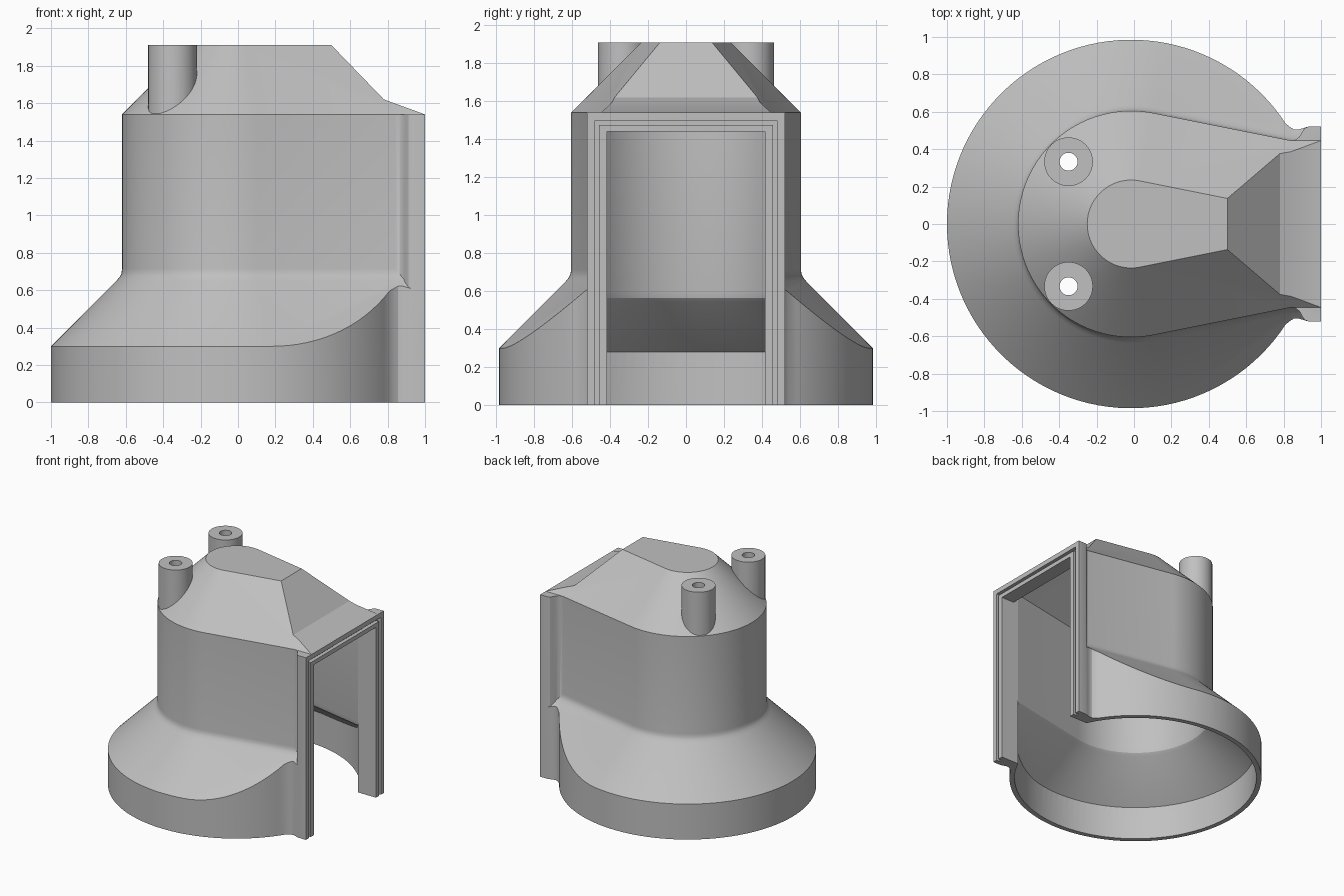
import bpy, bmesh
from math import radians, degrees, sin, cos, acos

if "Cube" in bpy.data.objects:
    bpy.data.objects.remove(bpy.data.objects["Cube"])

CX = -0.015          # centre of the round part
TANGENT = radians(78.7)   # where the straight sides leave the arc
KINK, END = 0.84, 1.1     # x where sides turn parallel, and overshoot end

grey = bpy.data.materials.new("light grey plastic")
grey.use_nodes = True
grey.diffuse_color = (0.53, 0.53, 0.53, 1)
grey.node_tree.nodes["Principled BSDF"].inputs["Base Color"].default_value = (0.53, 0.53, 0.53, 1)


def skin(name, rings):
    """Closed solid through a stack of rings with equal point counts."""
    bm = bmesh.new()
    loops = [[bm.verts.new(p) for p in ring] for ring in rings]
    n = len(loops[0])
    for low, high in zip(loops, loops[1:]):
        for i in range(n):
            j = (i + 1) % n
            bm.faces.new((low[i], low[j], high[j], high[i]))
    bm.faces.new(loops[0][::-1])
    bm.faces.new(loops[-1])
    bmesh.ops.recalc_face_normals(bm, faces=bm.faces)
    mesh = bpy.data.meshes.new(name)
    bm.to_mesh(mesh)
    bm.free()
    mesh.materials.append(grey)
    ob = bpy.data.objects.new(name, mesh)
    bpy.context.collection.objects.link(ob)
    return ob


def outline(half, r=0, start=0, steps=96):
    """Plan mirrored in y: half side points, an optional arc, the other half."""
    arc = []
    if r:
        sweep = radians(360) - 2 * start
        arc = [(CX + r * cos(start + sweep * i / steps), r * sin(start + sweep * i / steps))
               for i in range(steps + 1)]
    return half + arc + [(x, -y) for x, y in reversed(half)]


def teardrop(r):
    y = (r - cos(TANGENT) * (KINK - CX)) / sin(TANGENT)
    return outline([(END, y), (KINK, y)], r, TANGENT)


def loft(name, profile):
    return skin(name, [[(x, y, z) for x, y in teardrop(r)] for r, z in profile])


def prism(name, plan, low, high):
    return skin(name, [[(x, y, z) for x, y in plan] for z in (low, high)])


def side_prism(name, pts):
    return skin(name, [[(x, y, z) for x, z in pts] for y in (-1.2, 1.2)])


def tube(name, x, y, r, low, high, n=48):
    ring = [(x + r * cos(radians(360) * i / n), y + r * sin(radians(360) * i / n)) for i in range(n)]
    return prism(name, ring, low, high)


def combine(ob, other, operation):
    mod = ob.modifiers.new("combine", 'BOOLEAN')
    mod.operation, mod.object, mod.solver = operation, other, 'EXACT'
    bpy.context.view_layer.objects.active = ob
    bpy.ops.object.modifier_apply(modifier=mod.name)
    bpy.data.objects.remove(other)


# Outer body: flared skirt, neck and sloped roof, trimmed to the round base
housing = loft("housing", [(1.05, -0.1), (1.05, 0.235), (0.635, 0.65), (0.617, 0.672),
                           (0.608, 0.69), (0.605, 0.715), (0.605, 1.54), (0.235, 1.91)])
base_side = [(END, 0.52), (0.93, 0.52), (0.9, 0.511), (0.875, 0.504), (0.855, 0.506), (0.835, 0.518)]
combine(housing, prism("base_plan", outline(base_side, 0.985, acos(0.825 / 0.985)), -0.05, 2.1),
        'INTERSECT')

# Slope of the roof toward the open side
combine(housing, side_prism("roof_cut", [(0.403, 2.01), (0.78, 1.62), (1.2, 1.467), (1.2, 2.2), (0.403, 2.2)]),
        'DIFFERENCE')

# Flange around the open side
flange_side = [(END, 0.52), (0.93, 0.52), (0.912, 0.512), (0.897, 0.49), (0.885, 0.467),
               (0.867, 0.452), (0.83, 0.44), (0.8, 0.3)]
combine(housing, prism("flange", outline(flange_side), -0.07, 1.54), 'UNION')

# Two screw posts
for side in (-1, 1):
    combine(housing, tube("post", -0.35, side * 0.333, 0.13, 1.545, 1.91), 'UNION')

# Hollow interior with its doorway
cavity = loft("cavity", [(1.05, -0.3), (1.05, 0.2), (0.945, 0.28), (0.6, 0.545), (0.582, 0.565),
                         (0.575, 0.6), (0.575, 1.527), (0.24, 1.862)])
combine(cavity, prism("cavity_plan", outline([(END, 0.415)], 0.945, acos(0.849 / 0.945)), -0.2, 2.1),
        'INTERSECT')
combine(cavity, side_prism("ceiling_cut", [(0.4, 1.95), (0.74, 1.6), (0.88, 1.44), (1.2, 1.44),
                                           (1.2, 2.2), (0.4, 2.2)]), 'DIFFERENCE')
combine(housing, cavity, 'DIFFERENCE')

# Screw holes
for side in (-1, 1):
    combine(housing, tube("hole", -0.35, side * 0.333, 0.048, 1.2, 2.1, 32), 'DIFFERENCE')

# Seal groove running round the flange face
groove = [(0.48, -0.2), (0.48, 1.5), (-0.48, 1.5), (-0.48, -0.2),
          (-0.458, -0.2), (-0.458, 1.475), (0.458, 1.475), (0.458, -0.2)]
combine(housing, skin("groove", [[(x, y, z) for y, z in groove] for x in (0.97, 1.2)]), 'DIFFERENCE')

# Trim flat at the floor and at the flange face
combine(housing, side_prism("trim", [(-1.2, 0), (1, 0), (1, 2.3), (-1.2, 2.3)]), 'INTERSECT')

bpy.ops.object.select_all(action='DESELECT')
housing.select_set(True)
bpy.context.view_layer.objects.active = housing
bpy.ops.object.shade_smooth_by_angle(angle=radians(25))
